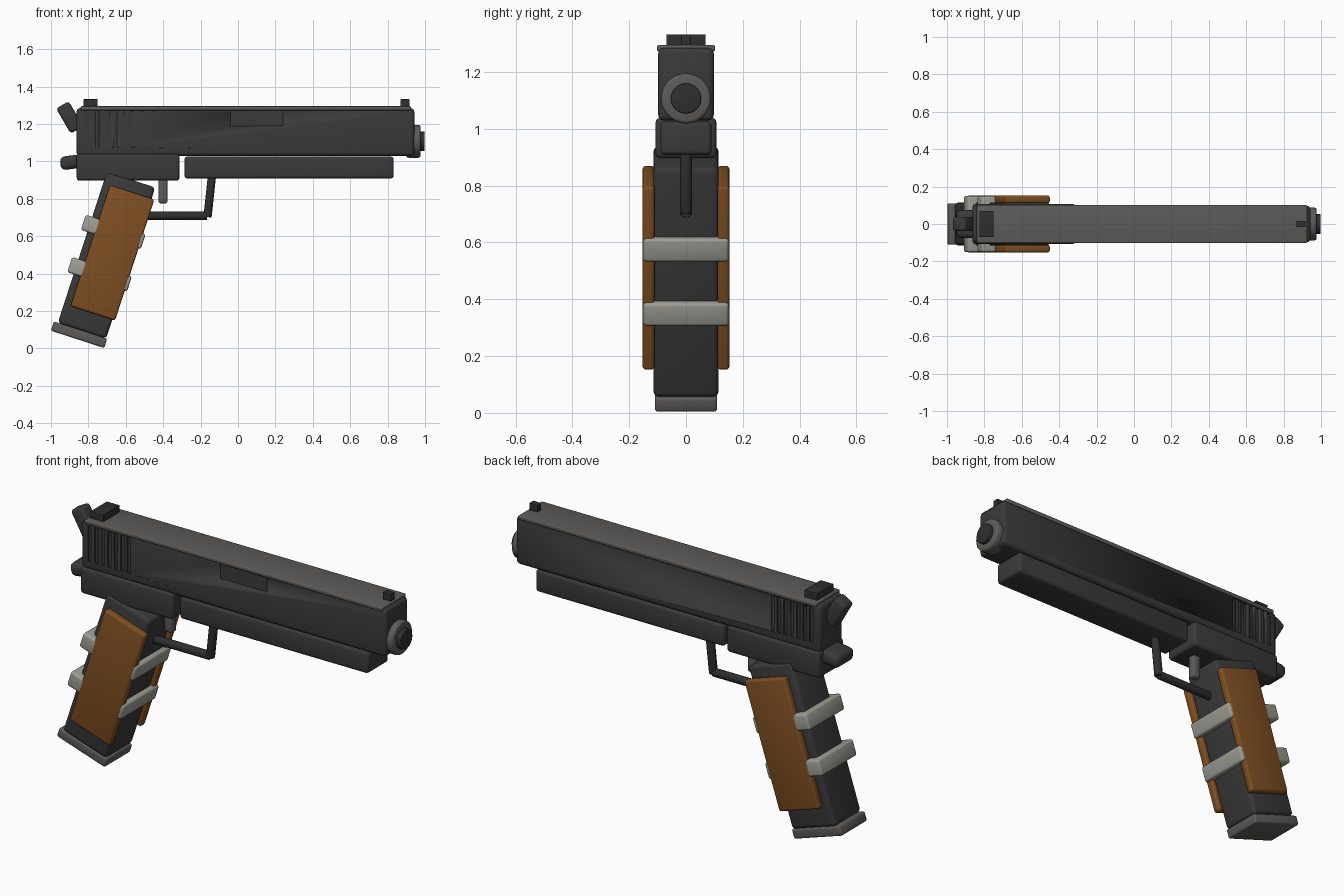
import bpy, bmesh, math
from mathutils import Matrix, Vector

if "Cube" in bpy.data.objects:
    bpy.data.objects.remove(bpy.data.objects["Cube"])


def material(name, rgb):
    m = bpy.data.materials.new(name)
    m.diffuse_color = (*rgb, 1)
    m.use_nodes = True
    m.node_tree.nodes["Principled BSDF"].inputs["Base Color"].default_value = m.diffuse_color
    return m


STEEL = material("dark_steel", (0.042, 0.042, 0.042))
BLACK = material("black_steel", (0.028, 0.028, 0.028))
GREY = material("worn_steel", (0.11, 0.105, 0.1))
TAPE = material("tape", (0.34, 0.34, 0.30))
WOOD = material("wood", (0.21, 0.078, 0.016))


def finish(name, bm, mat, bevel=0.0, segments=3):
    if bevel:
        edges = [e for e in bm.edges if e.calc_face_angle(0) > math.radians(40)]
        bmesh.ops.bevel(bm, geom=edges, offset=bevel, segments=segments,
                        profile=0.5, affect='EDGES')
    bmesh.ops.recalc_face_normals(bm, faces=bm.faces)
    me = bpy.data.meshes.new(name)
    bm.to_mesh(me)
    bm.free()
    me.materials.append(mat)
    ob = bpy.data.objects.new(name, me)
    bpy.context.collection.objects.link(ob)
    bpy.context.view_layer.objects.active = ob
    bpy.ops.object.select_all(action='DESELECT')
    ob.select_set(True)
    bpy.ops.object.shade_smooth_by_angle(angle=math.radians(35))
    return ob


def add_box(bm, center, size, tilt=0):
    m = (Matrix.Translation(center) @ Matrix.Rotation(math.radians(tilt), 4, 'Y')
         @ Matrix.Diagonal((*size, 1)))
    bmesh.ops.create_cube(bm, size=1, matrix=m)


def box(name, center, size, mat, tilt=0, bevel=0.01):
    bm = bmesh.new()
    add_box(bm, center, size, tilt)
    return finish(name, bm, mat, bevel)


def rod(name, a, b, r, mat, bevel=0.0, sides=32):
    a, b = Vector(a), Vector(b)
    bm = bmesh.new()
    m = Matrix.Translation((a + b) / 2) @ (b - a).to_track_quat('Z', 'Y').to_matrix().to_4x4()
    bmesh.ops.create_cone(bm, cap_ends=True, segments=sides, radius1=r, radius2=r,
                          depth=(b - a).length, matrix=m)
    return finish(name, bm, mat, bevel)


# slide with rear grooves on both sides and a port on the front side
slide = box("slide", (0.04, 0, 1.157), (1.806, 0.196, 0.256), STEEL, bevel=0.02)
bm = bmesh.new()
for side in (-1, 1):
    for i in range(7):
        add_box(bm, (-0.81 + i * 0.0385, side * 0.1, 1.172), (0.02, 0.02, 0.19))
add_box(bm, (0.1, -0.1, 1.23), (0.28, 0.02, 0.08))
cutter = finish("slide_cutter", bm, BLACK)
cutter.hide_render = True
cutter.hide_set(True)
mod = slide.modifiers.new("grooves", 'BOOLEAN')
mod.operation = 'DIFFERENCE'
mod.solver = 'EXACT'
mod.object = cutter

box("top_rib", (0.042, 0, 1.284), (1.766, 0.204, 0.022), GREY, bevel=0.006)
box("front_sight", (0.893, 0, 1.305), (0.048, 0.034, 0.054), BLACK, bevel=0.002)
box("rear_sight", (-0.788, 0, 1.305), (0.076, 0.138, 0.054), BLACK, bevel=0.002)

# muzzle
rod("barrel_bushing", (0.90, 0, 1.107), (0.976, 0, 1.107), 0.088, GREY, 0.012, 48)
rod("barrel", (0.90, 0, 1.107), (0.998, 0, 1.107), 0.053, BLACK, 0.004, 40)

# frame
box("rear_frame", (-0.588, 0, 0.968), (0.55, 0.214, 0.142), STEEL, bevel=0.016)
box("front_frame", (0.273, 0, 0.967), (1.118, 0.18, 0.118), STEEL, bevel=0.016)
box("hammer", (-0.9, 0, 1.235), (0.078, 0.076, 0.155), STEEL, tilt=-30, bevel=0.016)
box("tail", (-0.885, 0, 0.996), (0.13, 0.15, 0.072), STEEL, tilt=-8, bevel=0.026)

# trigger and guard
box("trigger", (-0.401, 0, 0.85), (0.048, 0.044, 0.15), GREY, bevel=0.012)
rod("guard_bottom", (-0.58, 0, 0.709), (-0.165, 0, 0.709), 0.022, BLACK, 0.003, 24)
rod("guard_front", (-0.138, 0, 0.935), (-0.163, 0, 0.702), 0.022, BLACK, 0.003, 24)

# grip
TILT = 18
box("grip", (-0.703, 0, 0.498), (0.272, 0.23, 0.85), STEEL, TILT, 0.02)
box("grip_base", (-0.85, 0, 0.073), (0.3, 0.22, 0.052), GREY, TILT, 0.01)
for name, s in (("right_panel", -1), ("left_panel", 1)):
    box(name, (-0.671, s * 0.132, 0.511), (0.25, 0.042, 0.68), WOOD, TILT, 0.012)
for name, x, z in (("upper_tape", -0.667, 0.622), ("lower_tape", -0.74, 0.396)):
    box(name, (x, 0, z), (0.336, 0.3, 0.085), TAPE, TILT, 0.012)
